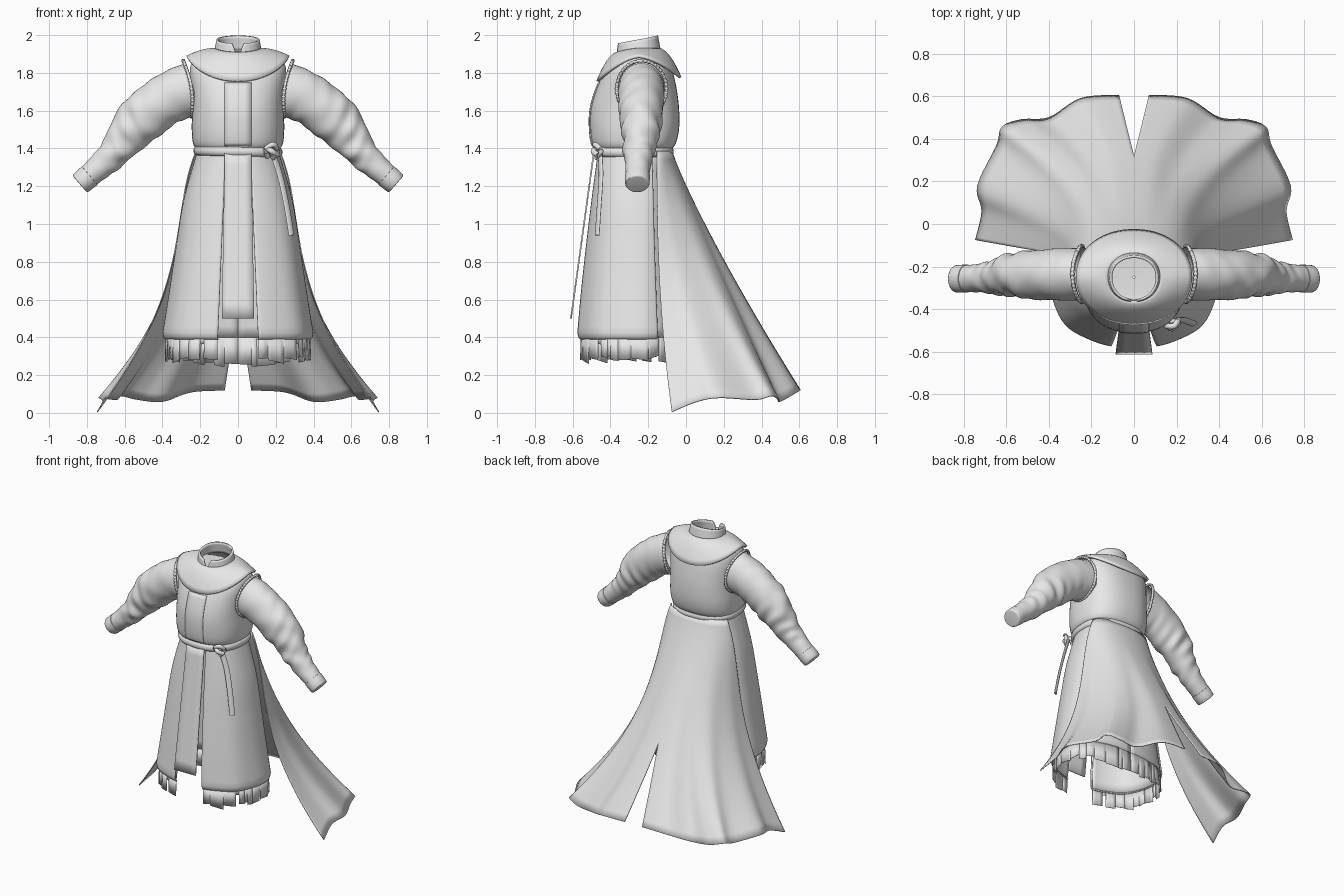
import bpy, math, random
from math import sin, cos, pi
from mathutils import Vector

random.seed(4)
cube = bpy.data.objects.get("Cube")
if cube:
    bpy.data.objects.remove(cube)

cloth = bpy.data.materials.new("light_grey_cloth")
cloth.use_nodes = True
cloth.diffuse_color = (0.8, 0.8, 0.8, 1)
cloth.node_tree.nodes["Principled BSDF"].inputs["Base Color"].default_value = (0.8, 0.8, 0.8, 1)


def make(name, verts, faces, thick=0):
    mesh = bpy.data.meshes.new(name)
    mesh.from_pydata([tuple(v) for v in verts], [], faces)
    mesh.materials.append(cloth)
    ob = bpy.data.objects.new(name, mesh)
    bpy.context.collection.objects.link(ob)
    bpy.ops.object.select_all(action='DESELECT')
    ob.select_set(True)
    bpy.context.view_layer.objects.active = ob
    bpy.ops.object.mode_set(mode='EDIT')
    bpy.ops.mesh.select_all(action='SELECT')
    bpy.ops.mesh.remove_doubles(threshold=.00005)
    bpy.ops.mesh.normals_make_consistent(inside=False)
    bpy.ops.object.mode_set(mode='OBJECT')
    bpy.ops.object.shade_smooth_by_angle(angle=math.radians(50))
    if thick:
        mod = ob.modifiers.new("thickness", 'SOLIDIFY')
        mod.thickness = thick
        mod.offset = 0
    return ob


def grid_faces(rows, cols, closed, base=0):
    span = cols if closed else cols - 1
    return [(base + r * cols + i, base + r * cols + (i + 1) % cols,
             base + (r + 1) * cols + (i + 1) % cols, base + (r + 1) * cols + i)
            for r in range(rows - 1) for i in range(span)]


def loft(name, rows, closed=True, thick=0, cap=False):
    n = len(rows[0])
    verts = [p for row in rows for p in row]
    faces = grid_faces(len(rows), n, closed)
    if cap:
        faces += [tuple(range(n)), tuple(range(len(verts) - n, len(verts)))]
    return make(name, verts, faces, thick)


def spline(keys, t):
    """Smooth curve through evenly spaced keys, t from 0 to 1."""
    s = t * (len(keys) - 1)
    i = min(int(s), len(keys) - 2)
    f = s - i
    p = [Vector(keys[max(0, min(len(keys) - 1, i + d))]) for d in (-1, 0, 1, 2)]
    return (p[1] * 2 + (p[2] - p[0]) * f + (p[0] * 2 - p[1] * 5 + p[2] * 4 - p[3]) * f ** 2
            + (p[1] * 3 - p[0] - p[2] * 3 + p[3]) * f ** 3) / 2


def oval(hw, front, back, a, n=2.4, mid=-0.25):
    """Point of a garment section; a = 0 faces the front."""
    s, c = sin(a), cos(a)
    x = hw * math.copysign(abs(s) ** (2 / n), s)
    depth = mid - front if c > 0 else back - mid
    return x, mid - depth * math.copysign(abs(c) ** (2 / n), c)


def section(z, hw, front, back, count=64):
    return [(*oval(hw, front, back, 2 * pi * i / count), z) for i in range(count)]


# Bodice, closed under the collar
BODICE = [(1.385, .205, -.468, -.092), (1.42, .236, -.498, -.057), (1.5, .245, -.51, -.037),
          (1.6, .243, -.508, -.036), (1.7, .247, -.482, -.047), (1.79, .255, -.44, -.066),
          (1.85, .245, -.39, -.09), (1.88, .19, -.36, -.13), (1.88, .1, -.33, -.17),
          (1.878, .005, -.255, -.245)]
loft("bodice", [section(*spline(BODICE, i / 36)) for i in range(37)])

# Slightly raised centre band down the chest
rows = []
for k in range(15):
    z, hw, front, _ = spline(BODICE, .1 + .4 * k / 14)
    rows.append([(x, oval(hw, front, -.05, math.asin((abs(x) / hw) ** 1.2))[1] - .001, z)
                 for x in (-.071, -.035, 0, .035, .071)])
loft("chest_band", rows, False, .006)

# Shoulder mantle
rows = []
for k in range(9):
    f = k / 8
    row = []
    for i in range(72):
        a = 2 * pi * i / 72
        x, y = oval(.118 + .152 * f, -.36 - .108 * f, -.145 + .115 * f, a, 2.1)
        dip = abs(cos(a)) ** 1.5
        z = 1.925 - .02 * dip * (cos(a) > 0) - .04 * f ** 1.3 - .11 * dip * f ** 1.7
        row.append((x, y, z + .006 * sin(pi * f)))
    rows.append(row)
loft("mantle", rows, thick=.014)

# Standing collar, parted at the front
rows = []
for k in range(6):
    f = k / 5
    row = []
    for i in range(49):
        gap = .08 + .2 * f * f
        a = gap + (2 * pi - 2 * gap) * i / 48
        back = (1 - cos(a)) / 2
        x, y = oval(.122 - .014 * f, -.362 + .004 * f, -.14 - .014 * f, a, 2.1)
        low, high = 1.885 + .035 * back, 1.955 + .042 * back
        row.append((x, y, low + (high - low) * f))
    rows.append(row)
loft("collar", rows, False, .012)

# Front skirt, split at the centre; under-robe runs all the way round
SKIRT = [(1.38, .213, -.468, -.09), (1.13, .283, -.5, -.075), (.88, .323, -.53, -.06),
         (.63, .36, -.557, -.04), (.4, .396, -.577, -.02)]


def skirt_row(t, end, inset, count, wave):
    z, hw, front, back = spline(SKIRT, t)
    hw, front, back = hw - inset, front + inset, back - inset
    start = math.asin(((.065 + .042 * t) / hw) ** 1.2)
    row = []
    for i in range(count + 1):
        a = start + (end - start) * i / count
        x, y = oval(hw, front, back, a)
        ripple = 1 + wave * t * sin(a * 9)
        row.append((x * ripple, -.25 + (y + .25) * ripple, z))
    return row


for side, tag in ((1, "left"), (-1, "right")):
    rows = [skirt_row(i / 24, 1.95, .008 * (i == 24), 40, .008) for i in range(25)]
    rows.append([(x * .96, -.25 + (y + .25) * .96, z - .012) for x, y, z in rows[-1]])
    loft(tag + "_front_skirt", [[(side * x, y, z) for x, y, z in r] for r in rows], False, .008)

    rows = [skirt_row(i / 12, pi, .016, 44, .004) for i in range(13)]
    loft(tag + "_under_robe", [[(side * x, y, z) for x, y, z in r] for r in rows], False, .004)
    # Ragged strips of uneven width along the hem
    verts, faces, i = [], [], 0
    hem = rows[-1]
    while i < 44:
        wide = min(random.choice((1, 2, 3, 4)), 44 - i)
        low = .288 - .04 * max(0, i - 26) / 18 + random.uniform(-.012, .015)
        if wide == 1 and i < 36 and random.random() < .7:
            low = .365
        base, slant = len(verts), random.uniform(-.006, .006)
        for z in (.405, low):
            for j in range(wide + 1):
                x, y, _ = hem[i + j]
                grow = 1 + (.4 - z) * .1
                verts.append((side * x * grow, -.25 + (y + .25) * grow, z + slant * j * (z == low)))
        faces += grid_faces(2, wide + 1, False, base)
        i += wide
        # Leave neighbouring strips unjoined
        verts[base:] = [(x, y + .0004 * (i % 2), z) for x, y, z in verts[base:]]
    make(tag + "_ragged_hem", verts, faces, .003)

# Hanging front panel
rows = []
for i in range(13):
    t = i / 12
    w = .07 + .016 * t
    rows.append([(x * w, -.487 - .122 * t, 1.385 - .885 * t) for x in (-1, -.5, 0, .5, 1)])
loft("front_panel", rows, False, .008)

# Flared train: fluted hem, split at the centre back
HEM = [(.07, .605, .12), (.25, .59, .11), (.4, .5, .06), (.53, .49, .07), (.62, .455, .09),
       (.645, .37, .07), (.735, .18, .08), (.715, .06, .06), (.745, -.075, .005)]
verts, faces = [], []
for side in (1, -1):
    faces += grid_faces(31, 49, False, len(verts))
    for k in range(31):
        s = k / 30
        for i in range(49):
            u = i / 48
            ang = u * pi / 2
            plain = Vector((.07 + .68 * sin(ang), -.075 + .68 * cos(ang), .08))
            hem = plain.lerp(spline(HEM, u), s)
            wx, wy = .222 * sin(ang), -.155 + .08 * cos(ang)
            fx = s ** 2.1 + 1.05 * s * (1 - s) ** 3.5
            fy = s ** (1.13 + 1.4 * u ** 4)
            split = .07 * max(0, (s - .62) / .38)
            x = wx + (hem.x - wx) * fx + (split - .07 * fx) * max(0, 1 - u * 4)
            verts.append((side * x, wy + (hem.y - wy) * fy, 1.385 + (hem.z - 1.385) * s))
make("train", verts, faces, .006)


def tube(name, keys, radius, steps=24, flat=1.0, closed=False):
    """Round cord swept along a path."""
    pts = keys if closed else [spline(keys, i / steps) for i in range(steps + 1)]
    rows = []
    for i, p in enumerate(pts):
        a = Vector(pts[i - 1] if (i or closed) else p)
        b = Vector(pts[(i + 1) % len(pts)] if (closed or i + 1 < len(pts)) else p)
        d = (b - a).normalized()
        ref = Vector((0, 0, 1)) if abs(d.z) < .8 else Vector((.6, -.8, 0))
        u = d.cross(ref).normalized()
        v = u.cross(d)
        rows.append([Vector(p) + (u * cos(q) + v * sin(q) * flat) * radius
                     for q in [2 * pi * j / 12 for j in range(12)]])
    if closed:
        rows.append(rows[0])
    return loft(name, rows, cap=not closed)


# Belt with knot and hanging end
tube("belt", [(x, y, 1.384 - .02 * x) for x, y, _ in section(0, .217, -.482, -.084)], .019,
     flat=1.35, closed=True)
KNOT = Vector((.178, -.455, 1.385))
tube("belt_knot_loop", [KNOT + Vector(p) for p in
     ((-.02, .01, -.03), (-.03, -.02, .01), (.01, -.025, .035), (.03, .005, 0), (.005, -.025, -.035))], .014)
tube("belt_knot_wrap", [KNOT + Vector(p) for p in
     ((-.03, -.01, .02), (0, -.035, 0), (.03, -.01, -.02))], .015)
tube("belt_end", [KNOT + Vector(p) for p in
     ((.005, 0, -.01), (.045, .005, -.13), (.08, -.005, -.29), (.105, -.015, -.445))], .018, flat=.4)

# Sleeves: x, y, z, radius in the arm plane, radius in depth
ARM = [(.235, -.235, 1.715, .142, .122), (.325, -.237, 1.685, .138, .123), (.41, -.238, 1.638, .132, .119),
       (.5, -.24, 1.565, .131, .113), (.575, -.238, 1.485, .113, .098), (.64, -.248, 1.396, .086, .085),
       (.705, -.253, 1.328, .073, .07), (.77, -.256, 1.27, .063, .064), (.838, -.258, 1.211, .056, .06)]


def arm_keys(t):
    lo, hi = [Vector(k[:3]) for k in ARM], [Vector((k[3], k[4], 0)) for k in ARM]
    return spline(lo, t), spline(hi, t)


def arm_ring(t, side, grow=0.0, crease=1.0, count=40):
    c, r = arm_keys(t)
    d = arm_keys(min(1, t + .06))[0] - arm_keys(max(0, t - .06))[0]
    d.y = 0
    d.normalize()
    up = Vector((-d.z, 0, d.x))
    ring = []
    for i in range(count):
        a = 2 * pi * i / count
        # Slanted folds that gather around the elbow
        amp = crease * (.005 * math.exp(-((t - .52) / .2) ** 2) + .0015)
        fold = sin(t * 58 + 3.5 * sin(a + .6)) * (.5 + .5 * sin(2 * a + t * 9))
        fold = (fold + .6 * sin(t * 33 - 3 * a)) * amp
        p = c + up * cos(a) * (r.x + grow + fold) + Vector((0, 1, 0)) * sin(a) * (r.y + grow + fold)
        ring.append((side * p.x, p.y, p.z))
    return ring


for side, tag in ((1, "left"), (-1, "right")):
    loft(tag + "_sleeve", [arm_ring(.94 * i / 80, side, crease=min(1, (80 - i) / 18))
                           for i in range(81)])
    loft(tag + "_cuff", [arm_ring(t, side, g, 0) for t, g in
                         ((.9, -.003), (.902, .003), (.94, .004), (.985, .004), (.997, .001), (1, -.006))],
         cap=True)
    # Beaded trim round the armhole
    ring = []
    for i in range(44):
        a = 2 * pi * i / 44
        ring.append(Vector((side * (.268 + .022 * cos(a) - .022 * sin(a) ** 2),
                            -.235 + .132 * sin(a), 1.716 + .148 * cos(a))))
    tube(tag + "_armhole_trim", ring, .008, closed=True)
    verts, faces = [], []
    for p in ring:
        n = len(verts)
        for j in range(5):
            lat = pi * (j + .5) / 5
            verts += [p + Vector((cos(lat), sin(lat) * cos(q), sin(lat) * sin(q))) * .0105
                      for q in [2 * pi * m / 8 for m in range(8)]]
        faces += grid_faces(5, 8, True, n)
        faces += [tuple(range(n, n + 8)), tuple(range(n + 32, n + 40))]
    make(tag + "_armhole_beads", verts, faces)
